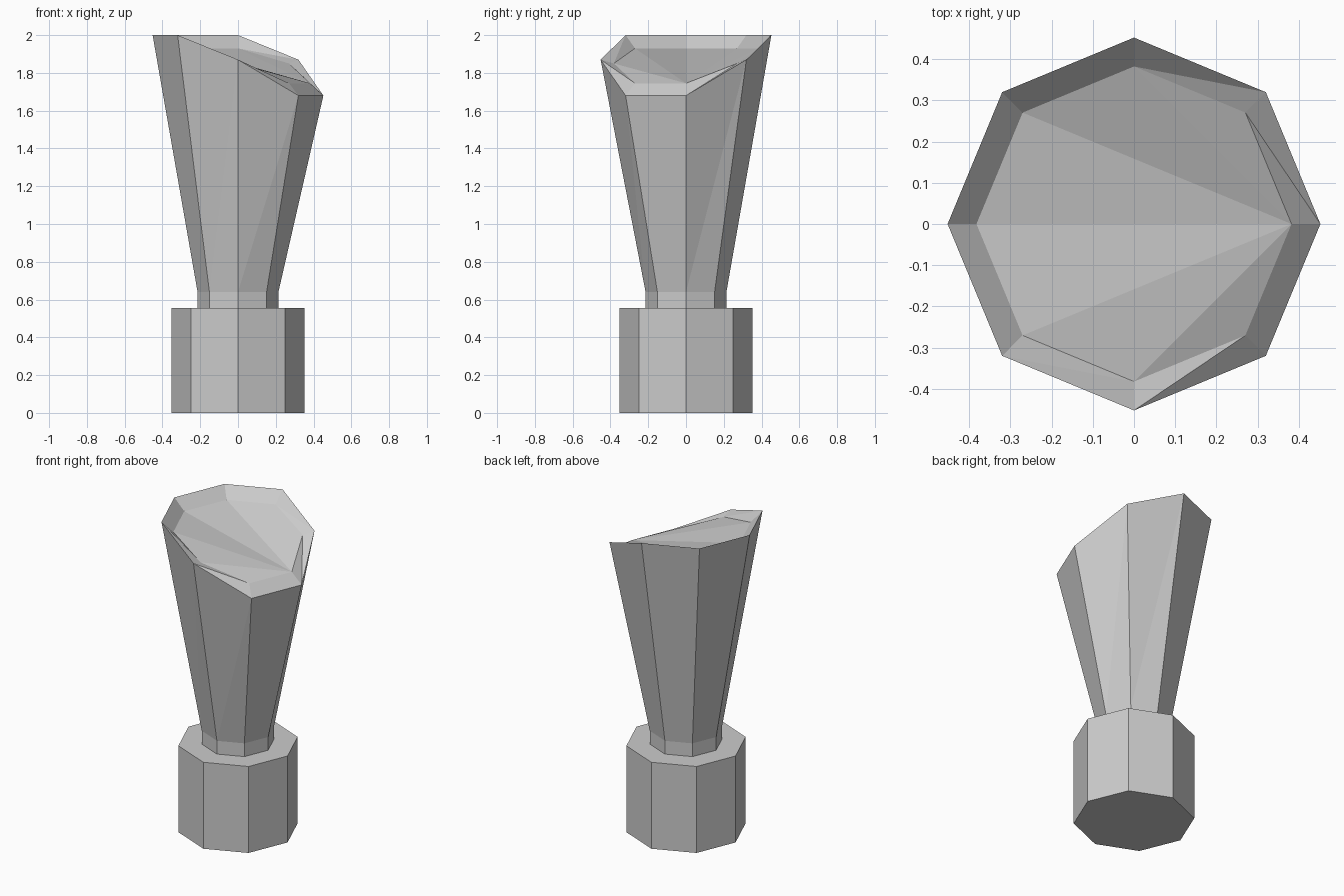
import bpy, bmesh
from math import cos, sin, tau

if "Cube" in bpy.data.objects:
    bpy.data.objects.remove(bpy.data.objects["Cube"])

SIDES = 8
# Slanted rim heights, counter-clockwise from +x
OUTER_Z = [1.68, 1.87, 2.0, 2.0, 2.0, 2.0, 1.87, 1.68]
INNER_Z = [1.745, 1.85, 1.93, 1.93, 1.93, 1.93, 1.85, 1.745]


def ring(bm, radius, heights):
    return [bm.verts.new((radius * cos(tau * i / SIDES), radius * sin(tau * i / SIDES), z))
            for i, z in enumerate(heights)]


def bridge(bm, low, high):
    # Triangulated so the non-planar walls keep their facets
    for i in range(SIDES):
        j = (i + 1) % SIDES
        bm.faces.new((low[i], low[j], high[j]))
        bm.faces.new((low[i], high[j], high[i]))


def make_object(name, bm):
    mesh = bpy.data.meshes.new(name)
    bm.to_mesh(mesh)
    bm.free()
    obj = bpy.data.objects.new(name, mesh)
    bpy.context.collection.objects.link(obj)
    return obj


# Octagonal pedestal
bm = bmesh.new()
bottom = ring(bm, 0.352, [0] * SIDES)
top = ring(bm, 0.352, [0.555] * SIDES)
bridge(bm, bottom, top)
bm.faces.new(bottom[::-1])
bm.faces.new(top)
make_object("pedestal", bm)

# Neck, flared column, slanted rim and dished top
bm = bmesh.new()
rings = [ring(bm, 0.214, [0.555] * SIDES),
         ring(bm, 0.214, [0.64] * SIDES),
         ring(bm, 0.452, OUTER_Z),
         ring(bm, 0.382, INNER_Z)]
for low, high in zip(rings, rings[1:]):
    bridge(bm, low, high)
inner = rings[-1]
for i in range(1, SIDES - 1):
    bm.faces.new((inner[0], inner[i], inner[i + 1]))
make_object("flared_column", bm)
